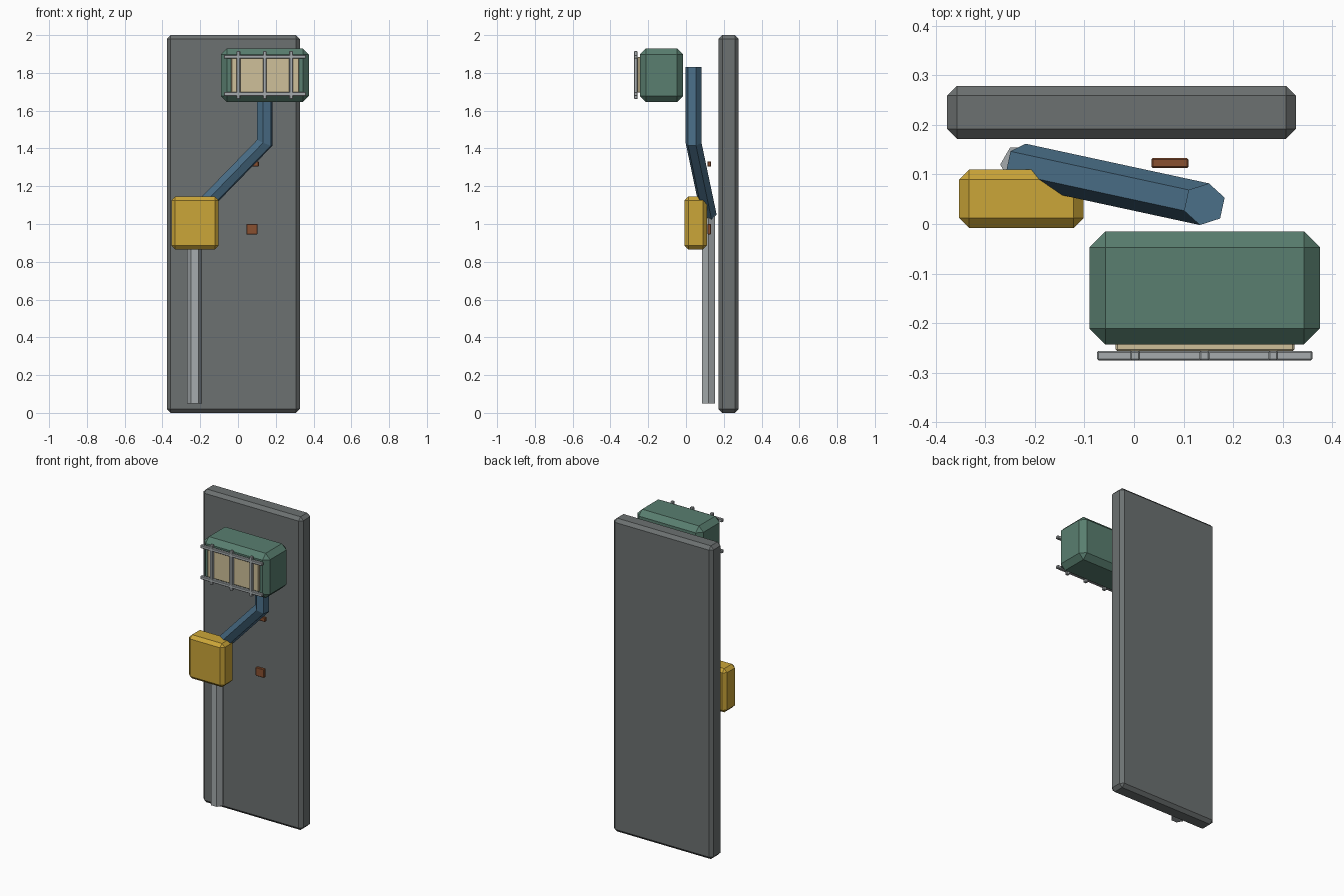
import bpy, bmesh, math
from mathutils import Vector

if "Cube" in bpy.data.objects:
    bpy.data.objects.remove(bpy.data.objects["Cube"])


def material(name, rgb):
    m = bpy.data.materials.new(name)
    m.diffuse_color = (*rgb, 1)
    m.use_nodes = True
    m.node_tree.nodes["Principled BSDF"].inputs["Base Color"].default_value = m.diffuse_color
    return m


GREY = material("dark_grey", (0.15, 0.165, 0.165))
STEEL = material("steel", (0.38, 0.41, 0.42))
GREEN = material("green", (0.10, 0.21, 0.16))
CREAM = material("cream", (0.62, 0.53, 0.32))
YELLOW = material("yellow", (0.60, 0.38, 0.04))
BLUE = material("blue", (0.07, 0.16, 0.25))
RUST = material("rust", (0.25, 0.08, 0.03))


def finish(name, bm, mat):
    bmesh.ops.recalc_face_normals(bm, faces=bm.faces)
    me = bpy.data.meshes.new(name)
    bm.to_mesh(me)
    bm.free()
    me.materials.append(mat)
    ob = bpy.data.objects.new(name, me)
    bpy.context.collection.objects.link(ob)
    return ob


def box(name, lo, hi, bevel, mat):
    """Box between two corners with one flat chamfer on every edge."""
    lo, hi = Vector(lo), Vector(hi)
    bm = bmesh.new()
    bmesh.ops.create_cube(bm, size=1)
    bmesh.ops.scale(bm, vec=hi - lo, verts=bm.verts)
    bmesh.ops.translate(bm, vec=(lo + hi) / 2, verts=bm.verts)
    if bevel:
        bmesh.ops.bevel(bm, geom=bm.edges[:], offset=bevel, segments=1,
                        profile=0.5, affect='EDGES')
    return finish(name, bm, mat)


def pipe(name, path, radius, turn, mat):
    """Mitred hexagonal pipe; path is listed from its vertical end down."""
    pts = [Vector(p) for p in path]
    dirs = [(b - a).normalized() for a, b in zip(pts, pts[1:])]
    ring = [pts[0] + radius * Vector((math.cos(a), math.sin(a), 0))
            for a in (turn + k * math.pi / 3 for k in range(6))]
    bm = bmesh.new()
    rings = [[bm.verts.new(p) for p in ring]]
    for i, d in enumerate(dirs):
        n = d + dirs[i + 1] if i + 1 < len(dirs) else d
        ring = [p + d * ((pts[i + 1] - p).dot(n) / d.dot(n)) for p in ring]
        rings.append([bm.verts.new(p) for p in ring])
    for a, b in zip(rings, rings[1:]):
        for k in range(6):
            j = (k + 1) % 6
            bm.faces.new((a[k], a[j], b[j], b[k]))
    bm.faces.new(rings[0])
    bm.faces.new(rings[-1])
    return finish(name, bm, mat)


# Wall panel
box("wall_panel", (-0.377, 0.172, 0), (0.327, 0.279, 2), 0.02, GREY)

# Upper housing with its front window
box("upper_housing", (-0.09, -0.243, 1.645), (0.375, -0.015, 1.93), 0.032, GREEN)
box("front_window", (-0.037, -0.257, 1.695), (0.324, -0.235, 1.885), 0.004, CREAM)

# Guard bars
for i, z in enumerate((1.688, 1.886)):
    box(f"guard_rail_{i}", (-0.075, -0.275, z - 0.01), (0.36, -0.256, z + 0.01), 0.003, STEEL)
for i, x in enumerate((0.002, 0.142, 0.281)):
    box(f"guard_bar_{i}", (x - 0.01, -0.275, 1.662), (x + 0.01, -0.256, 1.915), 0.003, STEEL)

# Control box
box("control_box", (-0.353, -0.008, 0.866), (-0.102, 0.11, 1.145), 0.02, YELLOW)

# Pipes
bend = math.atan2(-0.08, 0.37)
pipe("bent_pipe", [(0.142, 0.04, 1.83), (0.142, 0.04, 1.43), (-0.228, 0.12, 1.05)],
     0.043, bend + math.pi / 6, BLUE)
pipe("lower_pipe", [(-0.23, 0.12, 1.05), (-0.23, 0.12, 0.05)], 0.04, 0, STEEL)

# Small rust brackets
box("bracket_low", (0.044, 0.113, 0.945), (0.104, 0.133, 1.0), 0.003, RUST)
box("bracket_high", (0.035, 0.113, 1.304), (0.11, 0.133, 1.331), 0.003, RUST)
